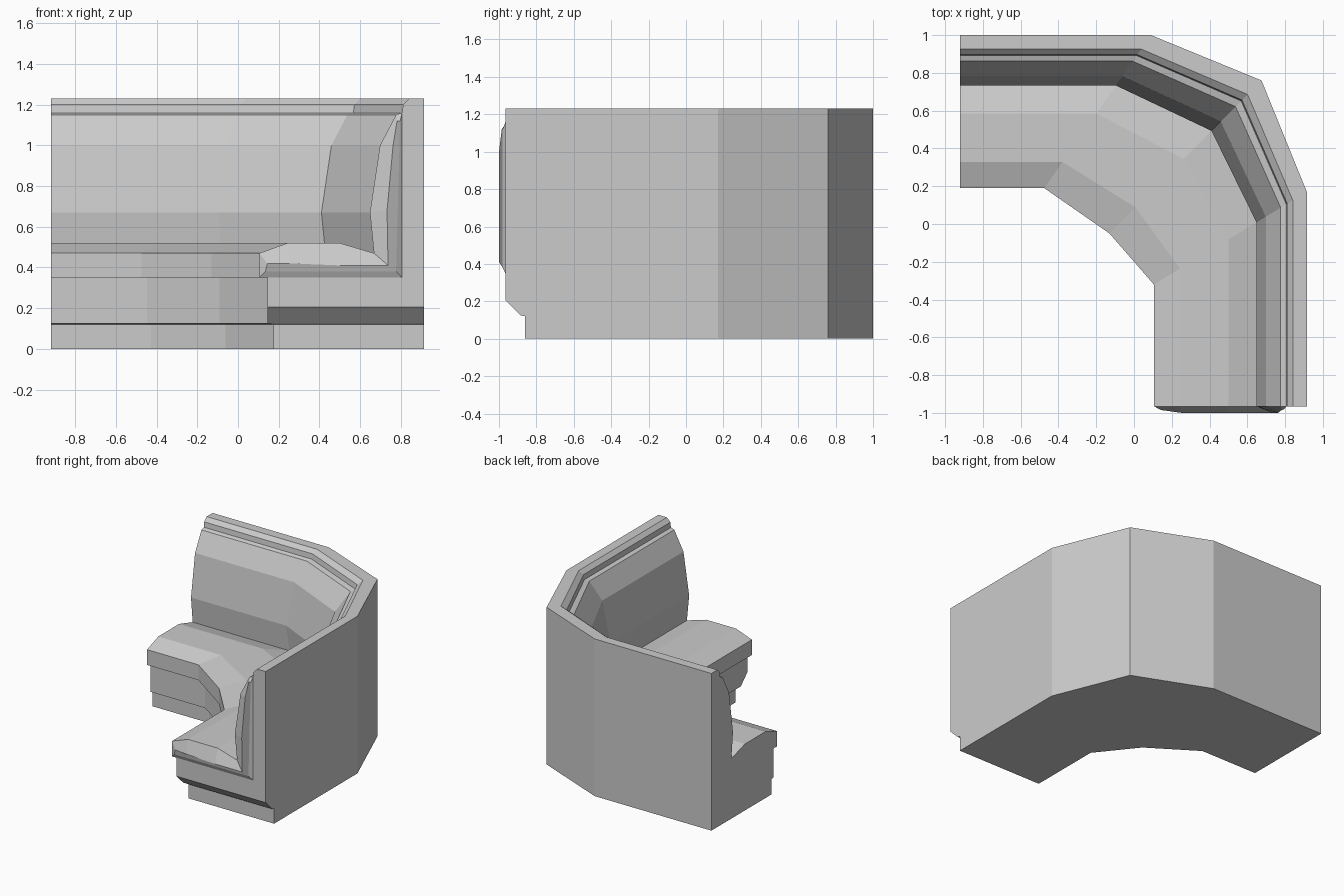
import bpy, bmesh
from mathutils import Vector

if "Cube" in bpy.data.objects:
    bpy.data.objects.remove(bpy.data.objects["Cube"])

# Plan of the booth: back wall point and seat front point at each station
BACK = [(-0.92, 1.0), (0.09, 1.0), (0.675, 0.76), (0.915, 0.17), (0.915, -0.96)]
FRONT = [(-0.92, 0.19), (-0.475, 0.19), (-0.13, -0.05), (0.105, -0.32), (0.105, -0.96)]
DEPTH = 0.82
END_Y = -0.965


def place(station, d, z, end_y):
    p = Vector(BACK[station]).lerp(Vector(FRONT[station]), d / DEPTH)
    return (p.x, end_y if station == 4 else p.y, z)


def sweep(bm, profile, hidden):
    """Sweep (depth, height, end_y) points round the corner, leaving hidden strips open."""
    rings = [[bm.verts.new(place(s, *p)) for p in profile] for s in range(5)]
    n = len(profile)
    for a, b in zip(rings, rings[1:]):
        for i in range(n):
            if i not in hidden:
                j = (i + 1) % n
                bm.faces.new((a[i], a[j], b[j], b[i]))
    return rings


def finish(bm, name):
    bmesh.ops.recalc_face_normals(bm, faces=bm.faces)
    mesh = bpy.data.meshes.new(name)
    bm.to_mesh(mesh)
    bm.free()
    obj = bpy.data.objects.new(name, mesh)
    bpy.context.collection.objects.link(obj)
    return obj


# Frame: recessed plinth, base with chamfered end, and back wall with stepped top
frame = [(0, 0, -0.86), (0.75, 0, -0.86), (0.75, 0.12, -0.86),
         (0.78, 0.125, -0.885), (0.78, 0.205, END_Y), (0.78, 0.35, END_Y),
         (0.11, 0.35, END_Y), (0.11, 1.16, END_Y), (0.105, 1.20, END_Y),
         (0.075, 1.23, END_Y), (0, 1.23, END_Y),
         (0, 0.205, END_Y), (0, 0.125, -0.885), (0, 0.12, -0.86)]
bm = bmesh.new()
rings = sweep(bm, frame, hidden=(5, 6))
for r in (rings[0], rings[-1]):
    for cap in ((0, 1, 2, 13), (2, 3, 12, 13), (3, 4, 11, 12), range(4, 12)):
        bm.faces.new([r[i] for i in cap])
finish(bm, "booth_frame")

# Cushion: seat and backrest padding
outline = [(0.78, 0.35), (0.82, 0.35), (0.82, 0.47), (0.68, 0.52), (0.42, 0.52),
           (0.25, 0.47), (0.27, 0.67), (0.22, 1.0), (0.14, 1.15), (0.11, 1.16), (0.11, 0.35)]
# Matching inner outline of the bulging end: depth, height, y
bulge = [(0.77, 0.38, -0.98), (0.79, 0.38, -0.98), (0.78, 0.42, -0.985), (0.67, 0.42, -1),
         (0.42, 0.41, -1), (0.18, 0.41, -1), (0.185, 0.68, -1), (0.155, 1.0, -1),
         (0.135, 1.12, -0.985), (0.12, 1.12, -0.98), (0.14, 0.38, -0.98)]
bm = bmesh.new()
rings = sweep(bm, [(d, z, END_Y) for d, z in outline], hidden=(9, 10))
bm.faces.new(rings[0])
tip = [bm.verts.new(place(4, *p)) for p in bulge]
n = len(tip)
for i in range(n):
    j = (i + 1) % n
    bm.faces.new((rings[4][i], rings[4][j], tip[j], tip[i]))
bm.faces.new(tip)
finish(bm, "seat_and_back_cushion")
